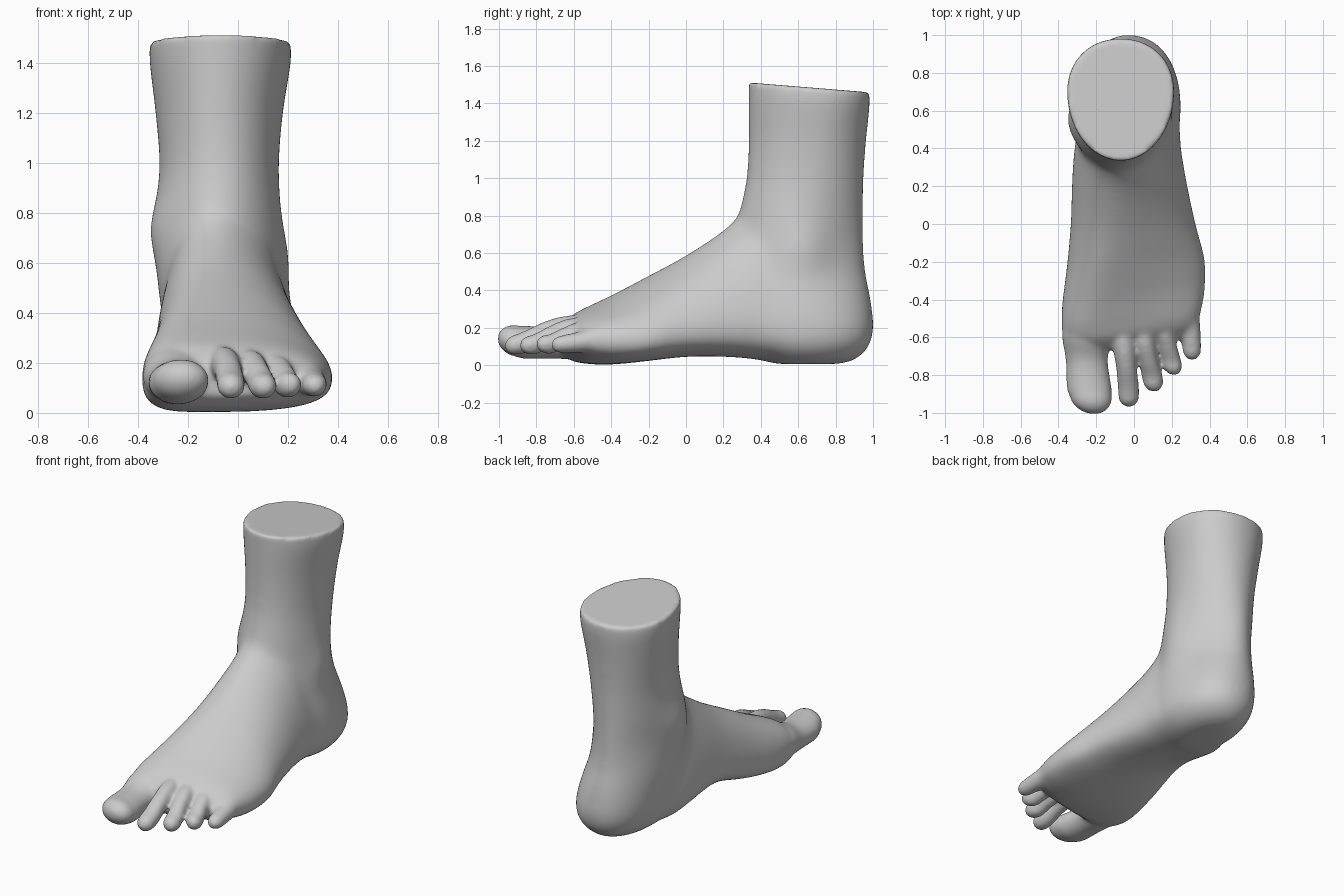
import bpy, bmesh, math
from mathutils import Vector

bm = bmesh.new()


def refine(rows, n=6):
    # Catmull-Rom interpolation between rows of parameters
    out = []
    for i in range(len(rows) - 1):
        a, b, c, d = (rows[max(i - 1, 0)], rows[i], rows[i + 1],
                      rows[min(i + 2, len(rows) - 1)])
        for k in range(n):
            t = k / n
            out.append([0.5 * (2 * q + (r - p) * t + (2 * p - 5 * q + 4 * r - s) * t * t
                               + (3 * q - p - 3 * r + s) * t ** 3)
                        for p, q, r, s in zip(a, b, c, d)])
    out.append(list(rows[-1]))
    return out


def ring(u0, u1, v0, v1, uc, vc, e_low, e_high, lean=0, n=64):
    # lopsided superellipse with its own extent in each direction
    pts = []
    for k in range(n):
        a = 2 * math.pi * (k + 0.5) / n
        c, s = math.cos(a), math.sin(a)
        e = e_low
        if s > 0:
            e = e_high + (lean if c > 0 else 0)
        du = u1 - uc if c > 0 else uc - u0
        dv = v1 - vc if s > 0 else vc - v0
        pts.append((uc + math.copysign(abs(c) ** e, c) * du,
                    vc + math.copysign(abs(s) ** e, s) * dv))
    return pts


def loft(rings):
    loops = [[bm.verts.new(p) for p in r] for r in rings]
    n = len(loops[0])
    for a, b in zip(loops, loops[1:]):
        for k in range(n):
            bm.faces.new((a[k], a[(k + 1) % n], b[(k + 1) % n], b[k]))
    bm.faces.new(loops[0][::-1])
    bm.faces.new(loops[-1])


def bell(d, width):
    return math.exp(-(d / width) ** 2)


# Leg and heel: level sections (z, x min/max, y min/max, centre x/y, roundness)
leg = [
    (.005, -.10, .08, .48, .82, -.02, .65, 1, 1),
    (.03, -.18, .16, .40, .91, -.02, .64, 1, 1),
    (.10, -.245, .23, .33, .98, -.02, .62, 1, .92),
    (.20, -.275, .25, .3, 1.004, -.03, .61, 1, .9),
    (.35, -.30, .23, .27, .99, -.05, .58, 1, .97),
    (.50, -.318, .192, .25, .962, -.07, .56, 1, 1.08),
    (.65, -.32, .174, .25, .952, -.08, .57, 1.1, 1.15),
    (.80, -.325, .17, .28, .949, -.08, .60, 1.08, 1.12),
    (1.0, -.315, .165, .322, .952, -.075, .66, 1, 1.05),
    (1.2, -.33, .18, .335, .962, -.075, .69, 1, 1),
    (1.4, -.352, .21, .335, .98, -.07, .7, 1, .95),
    (1.485, -.352, .21, .335, .98, -.07, .7, 1, .95)]
rings = []
for z, *p in refine(leg):
    tilt = -.08 * max(0, (z - 1) / .48)
    row = []
    for x, y in ring(*p):
        # ankle bones bulge out on both sides
        if x > -.07:
            bulge = .035 * bell(z - .62, .14) * bell(y - .64, .13)
        else:
            bulge = -.035 * bell(z - .72, .13) * bell(y - .52, .14)
        row.append((x + bulge, y, z + tilt * (y - .66)))
    rings.append(row)
loft(rings)

# Foot: upright sections (y, x min/max, z min/max, centre x/z, roundness)
foot = [
    (.66, -.20, .18, .03, .60, -.06, .2, .8, 1.1),
    (.52, -.29, .24, .018, .85, -.07, .2, .75, 1.15),
    (.40, -.315, .25, .026, .95, -.08, .22, .75, 1.15),
    (.30, -.325, .267, .035, .83, -.085, .22, .72, 1.1),
    (.20, -.33, .285, .042, .725, -.09, .21, .7, 1.0),
    (.00, -.337, .33, .042, .59, -.10, .18, .7, .95),
    (-.20, -.355, .38, .022, .48, -.13, .15, .65, .95),
    (-.40, -.382, .38, .003, .37, -.17, .14, .65, .95),
    (-.52, -.38, .36, .008, .31, -.17, .14, .7, .9),
    (-.60, -.345, .325, .025, .265, -.15, .14, .75, .9),
    (-.66, -.27, .26, .07, .20, -.12, .13, .9, .9)]
rings = []
for y, *p in refine(foot):
    skew = .15 * min(1, max(0, (-.1 - y) / .4))
    lean = .3 * min(1, max(0, (y + .55) / .35))
    arch = .1 * bell(y - .12, .25)
    rings.append([(x, y + skew * (x + .1),
                   z + arch * max(0, -x / .33) * max(0, 1 - z / .3))
                  for x, z in ring(*p, lean)])
loft(rings)


# Toes: centre line with half width and half height, closed by a round tip
def toe(path, tip):
    rows = refine(path, 5)
    x, y, z, rx, rz = rows[-1]
    step = (Vector(rows[-1][:3]) - Vector(rows[-3][:3])).normalized()
    reach = y - tip
    for k in range(1, 8):
        t = math.sin(k / 7.3 * math.pi / 2)
        s = math.sqrt(1 - t * t)
        rows.append((x + step.x * reach * t, y - reach * t,
                     z + step.z * reach * t * .5, rx * s, rz * s))
    loft([[(px, ry, pz) for px, pz in
           ring(cx - a, cx + a, cz - b, cz + b, cx, cz, 1, 1, n=24)]
          for cx, ry, cz, a, b in rows])


toe([(-.24, -.40, .17, .125, .12), (-.25, -.58, .15, .132, .118),
     (-.25, -.72, .125, .112, .09), (-.238, -.86, .122, .119, .088),
     (-.23, -.91, .13, .112, .084)], -1.007)
toe([(-.08, -.46, .19, .06, .08), (-.055, -.64, .195, .06, .07),
     (-.04, -.76, .17, .055, .062), (-.03, -.86, .125, .057, .06),
     (-.028, -.91, .11, .056, .054)], -.97)
toe([(.02, -.44, .17, .06, .08), (.05, -.61, .185, .058, .068),
     (.075, -.72, .155, .053, .06), (.095, -.8, .115, .056, .057),
     (.1, -.83, .108, .055, .052)], -.89)
toe([(.11, -.40, .14, .06, .08), (.15, -.57, .165, .06, .066),
     (.175, -.65, .145, .054, .059), (.195, -.72, .115, .055, .055),
     (.2, -.74, .112, .054, .052)], -.802)
toe([(.24, -.35, .12, .07, .07), (.275, -.5, .13, .075, .066),
     (.293, -.58, .122, .06, .056), (.304, -.64, .115, .052, .05),
     (.306, -.665, .112, .05, .047)], -.722)

# Fuse the parts into one skin
bmesh.ops.recalc_face_normals(bm, faces=bm.faces)
mesh = bpy.data.meshes.new("bare_foot")
bm.to_mesh(mesh)
bm.free()
obj = bpy.data.objects.new("bare_foot", mesh)
bpy.context.collection.objects.link(obj)
fuse = obj.modifiers.new("fuse", 'REMESH')
fuse.mode = 'VOXEL'
fuse.voxel_size = .011
fuse.use_smooth_shade = True
skin = bpy.data.meshes.new_from_object(
    obj.evaluated_get(bpy.context.evaluated_depsgraph_get()))
obj.modifiers.clear()
obj.data = skin

# Soften the joins: lightly everywhere, strongly around ankle and instep
ankle = obj.vertex_groups.new(name="ankle")
for v in skin.vertices:
    x, y, z = v.co
    w = min(1, max(0, (y + .6) / .25)) * min(1, max(0, (1.3 - z) / .3))
    if w > 0:
        ankle.add([v.index], w, 'REPLACE')
for name, steps, group in (("soften", 14, ""), ("blend", 110, "ankle")):
    mod = obj.modifiers.new(name, 'SMOOTH')
    mod.factor = .5
    mod.iterations = steps
    mod.vertex_group = group
